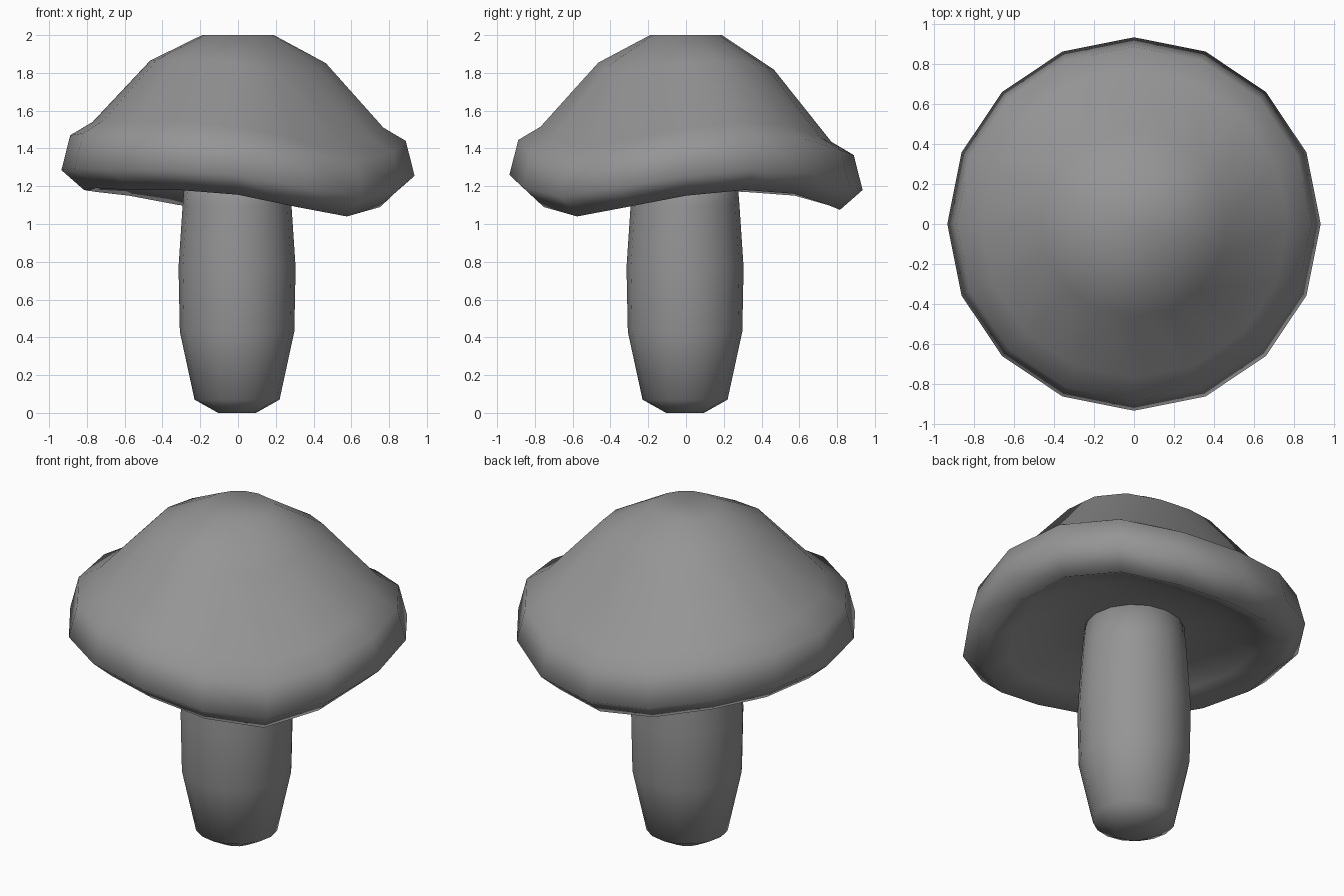
import bpy, bmesh
from math import sin, cos, tau

cube = bpy.data.objects.get("Cube")
if cube:
    bpy.data.objects.remove(cube, do_unlink=True)

SIDES = 16

grey = bpy.data.materials.new("plain_grey")
grey.use_nodes = True
colour = (0.3, 0.3, 0.3, 1)
grey.diffuse_color = colour
grey.node_tree.nodes["Principled BSDF"].inputs["Base Color"].default_value = colour

# Height change of the wavy rim at each side, counter-clockwise from +x
WAVE = [-.03, 0, -.02, -.08, -.105, -.08, -.03, -.01,
        0, .01, 0, 0, -.025, -.09, -.14, -.09]


def lathe(name, profile, close_start, close_end, centre=0):
    """Turn (radius, height, wave strength) rings into a smooth solid."""
    bm = bmesh.new()
    rings = []
    for r, z, w in profile:
        rings.append([bm.verts.new((centre + r * cos(tau * i / SIDES),
                                    centre + r * sin(tau * i / SIDES),
                                    z + w * WAVE[i])) for i in range(SIDES)])
    for a, b in zip(rings, rings[1:]):
        for i in range(SIDES):
            j = (i + 1) % SIDES
            bm.faces.new((a[i], a[j], b[j], b[i]))
    if close_start:
        bm.faces.new(rings[0])
    if close_end:
        bm.faces.new(rings[-1])
    bmesh.ops.recalc_face_normals(bm, faces=bm.faces)
    mesh = bpy.data.meshes.new(name)
    bm.to_mesh(mesh)
    bm.free()
    mesh.materials.append(grey)
    mesh.shade_smooth()
    obj = bpy.data.objects.new(name, mesh)
    bpy.context.collection.objects.link(obj)
    return obj


# Stem: slightly bulging, tapering to a small foot
lathe("stem", [(.10, 0, 0), (.225, .07, 0), (.303, .43, 0), (.31, .77, 0),
               (.288, 1.1, 0), (.27, 1.32, 0)], True, True, -.005)

# Cap: domed crown, thick rolled rim and hollow underside
lathe("cap", [(.19, 2.0, 0), (.465, 1.865, .45), (.77, 1.54, 1),
              (.888, 1.47, 1), (.935, 1.285, 1), (.815, 1.18, 1),
              (.68, 1.24, .9), (.48, 1.31, .5), (.26, 1.27, 0)], True, True)
